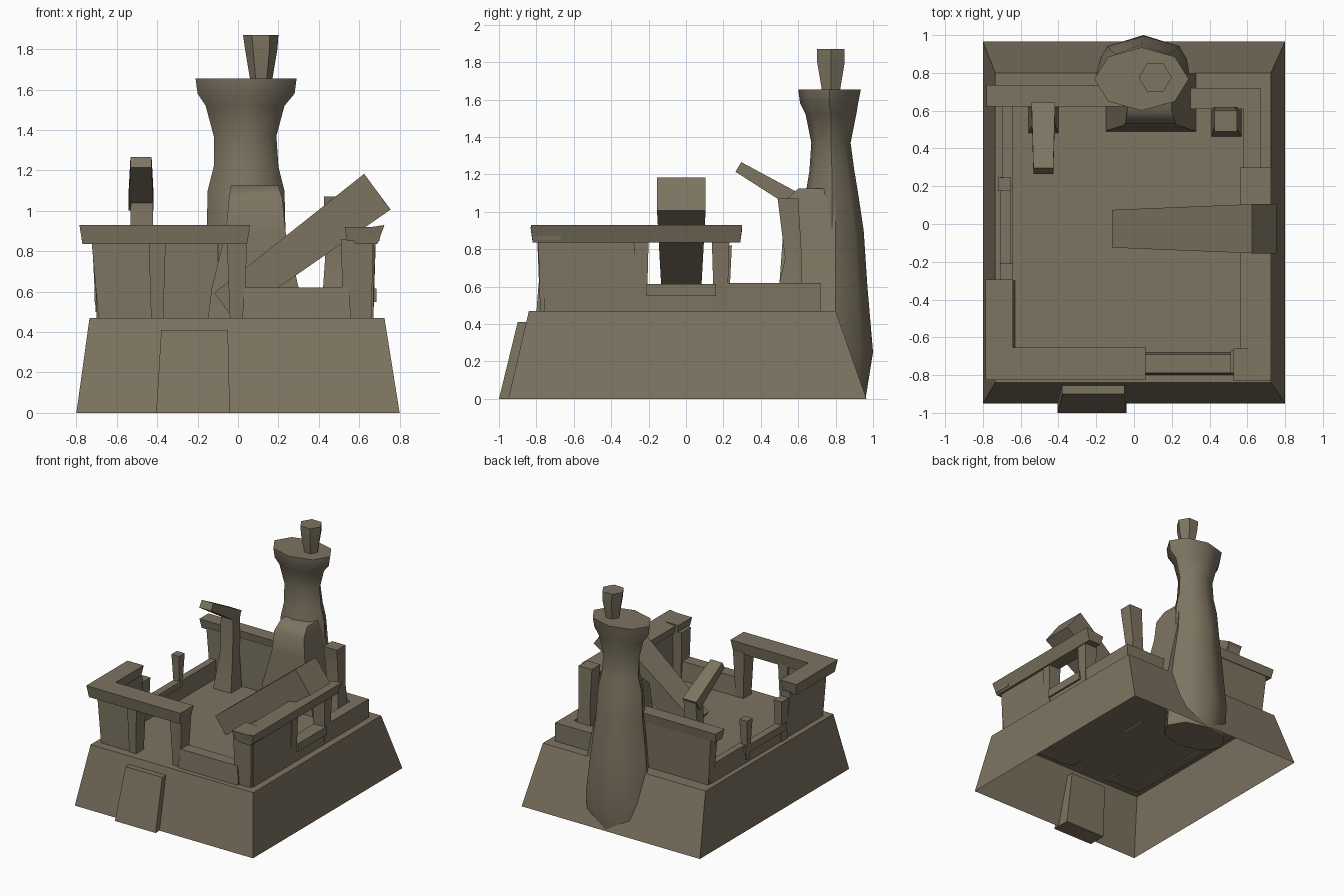
import bpy, bmesh, math
from mathutils import Vector

if "Cube" in bpy.data.objects:
    bpy.data.objects.remove(bpy.data.objects["Cube"])

mat = bpy.data.materials.new("weathered_stone")
mat.diffuse_color = (0.205, 0.175, 0.12, 1)
mat.use_nodes = True
mat.node_tree.nodes["Principled BSDF"].inputs["Base Color"].default_value = mat.diffuse_color


def loft(name, rings, bottom=True):
    """Skin a list of equal-length point rings, low to high."""
    bm = bmesh.new()
    vs = [[bm.verts.new(p) for p in r] for r in rings]
    n = len(rings[0])
    for a, b in zip(vs, vs[1:]):
        for i in range(n):
            j = (i + 1) % n
            bm.faces.new((a[i], a[j], b[j], b[i]))
    bm.faces.new(vs[-1])
    if bottom:
        bm.faces.new(vs[0][::-1])
        bmesh.ops.recalc_face_normals(bm, faces=bm.faces)
    me = bpy.data.meshes.new(name)
    bm.to_mesh(me)
    bm.free()
    me.materials.append(mat)
    ob = bpy.data.objects.new(name, me)
    bpy.context.collection.objects.link(ob)
    return ob


def rect(x0, x1, y0, y1, z):
    return [(x0, y0, z), (x1, y0, z), (x1, y1, z), (x0, y1, z)]


def oval(x0, x1, y0, y1, z, n=8):
    return [((x0 + x1) / 2 + (x1 - x0) / 2 * math.cos(2 * math.pi * i / n),
             (y0 + y1) / 2 + (y1 - y0) / 2 * math.sin(2 * math.pi * i / n), z)
            for i in range(n)]


def block(name, x0, x1, y0, y1, z0, z1, grow=0.0):
    """Box whose top is wider than its foot by grow on every side."""
    return loft(name, [rect(x0, x1, y0, y1, z0),
                       rect(x0 - grow, x1 + grow, y0 - grow, y1 + grow, z1)])


def timber(name, a, b, wa, ta, wb, tb, side):
    """Tapering square beam from a to b; side is its width direction."""
    a, b, s = Vector(a), Vector(b), Vector(side)
    up = (b - a).normalized().cross(s)

    def ring(c, w, t):
        return [c + s * w * i + up * t * j
                for i, j in ((-.5, -.5), (.5, -.5), (.5, .5), (-.5, .5))]
    return loft(name, [ring(a, wa, ta), ring(b, wb, tb)])


# Sloping foundation, open underneath, and entrance ramp
loft("foundation", [rect(-.8, .8, -.95, .965, 0),
                    rect(-.735, .725, -.84, .8, .47)], bottom=False)
loft("entrance_step", [rect(-.405, -.04, -1, -.85, 0),
                       rect(-.38, -.05, -.9, -.8, .41)])

# Front wall: panel, door posts, low wall, corner
loft("front_left_panel", [rect(-.69, -.37, -.77, -.69, .46),
                          rect(-.725, -.37, -.77, -.69, .85)])
block("door_post_left", -.43, -.37, -.78, -.68, .46, .85, .012)
block("door_post_right", -.04, .03, -.78, -.68, .46, .85, .015)
block("front_low_wall", .02, .56, -.8, -.68, .46, .62, -.012)
block("front_right_corner", .52, .66, -.78, -.68, .46, .86, .01)
block("front_beam", -.77, .045, -.81, -.67, .835, .93, .015)
block("front_right_beam", .54, .7, -.82, -.67, .85, .92, .012)

# Right wall: panel, window, low stretch
block("right_panel", .59, .67, -.76, -.22, .46, .85)
block("right_window_post_front", .58, .67, -.27, -.21, .46, .85, .01)
block("right_window_post_back", .58, .67, .15, .22, .46, .85, .012)
block("right_window_sill", .58, .685, -.21, .16, .55, .615)
block("right_low_wall", .58, .67, -.22, .715, .46, .57)
block("right_back_wall", .58, .67, .2, .715, .46, .62)
loft("right_beam", [rect(.58, .69, -.82, .29, .835),
                    [(.56, -.83, .905), (.725, -.83, .93),
                     (.725, .3, .93), (.56, .3, .905)]])

# Left wall: short panel, broken window, low stretch
loft("left_panel", [rect(-.69, -.63, -.77, -.3, .46),
                    rect(-.725, -.65, -.77, -.3, .85)])
block("left_window_post_front", -.7, -.65, -.3, -.22, .46, .8, .01)
block("left_window_post_back", -.705, -.665, .19, .23, .5, .82, .015)
block("left_window_sill", -.71, -.65, -.28, .25, .55, .61)
block("left_low_wall", -.695, -.64, -.3, .66, .46, .57)
block("left_back_wall", -.695, -.64, .2, .68, .46, .62)
block("left_beam", -.77, -.655, -.81, -.31, .835, .93, .015)

# Back wall: tall on the left, low on the right
loft("back_left_panel", [rect(-.69, -.1, .63, .7, .46),
                         rect(-.725, -.1, .63, .72, .86)])
block("back_beam", -.77, -.05, .635, .725, .845, .92, .012)
block("back_low_wall", .2, .67, .61, .72, .46, .62)

# Broken roof posts along the back wall
loft("left_roof_post", [rect(-.56, -.4, .48, .62, .46),
                        rect(-.535, -.42, .53, .62, .75),
                        rect(-.53, -.42, .54, .63, 1.08)])
timber("left_rafter", (-.48, .62, 1.04), (-.48, .28, 1.24),
       .125, .09, .105, .06, (1, 0, 0))
loft("right_roof_post", [rect(.41, .57, .46, .62, .46),
                         rect(.43, .53, .53, .62, .75),
                         rect(.425, .545, .49, .6, 1.07)])

# Large fallen beam leaning over the right wall
timber("fallen_beam", (-.07, -.025, .53), (.69, -.025, 1.095),
       .2, .16, .26, .22, (0, 1, 0))

# Chimney with flared crown, pot and fireplace
loft("chimney", [oval(*r) for r in (
    (-.22, .32, .6, .96, 0), (-.22, .32, .6, 1, .25),
    (-.19, .28, .6, .97, .6), (-.155, .235, .61, .95, .9),
    (-.15, .23, .64, .92, 1.1), (-.12, .2, .66, .9, 1.22),
    (-.12, .19, .67, .88, 1.37), (-.16, .23, .64, .91, 1.52),
    (-.2, .28, .61, .92, 1.58), (-.21, .29, .6, .935, 1.655))])
loft("chimney_pot", [oval(.065, .165, .725, .825, 1.62, 6),
                     oval(.035, .195, .69, .86, 1.8, 6),
                     oval(.025, .2, .69, .86, 1.87, 6)])
loft("fireplace", [rect(-.15, .33, .49, .8, .46), rect(-.13, .3, .5, .8, .62),
                   rect(-.06, .235, .52, .8, .9), rect(-.045, .22, .53, .8, 1.06),
                   rect(-.035, .2, .6, .8, 1.125)])

# Soft shading with sharp corners kept
for ob in bpy.data.objects:
    ob.select_set(True)
    bpy.context.view_layer.objects.active = ob
bpy.ops.object.shade_smooth_by_angle(angle=math.radians(50))
